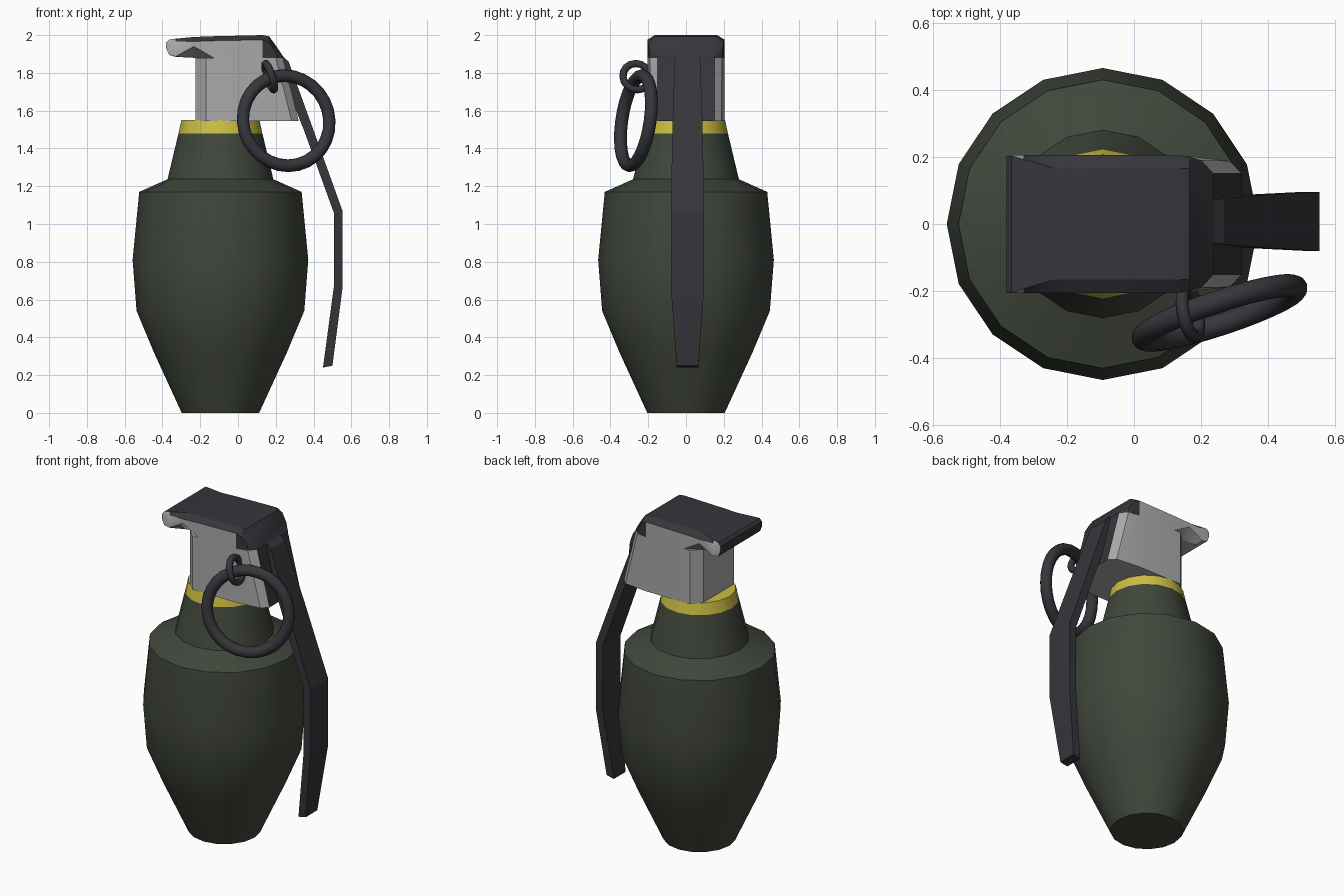
import bpy, bmesh, math
from mathutils import Vector, Matrix

if "Cube" in bpy.data.objects:
    bpy.data.objects.remove(bpy.data.objects["Cube"])


def material(name, rgb):
    m = bpy.data.materials.new(name)
    m.diffuse_color = (*rgb, 1)
    m.use_nodes = True
    m.node_tree.nodes["Principled BSDF"].inputs["Base Color"].default_value = m.diffuse_color
    return m


GREEN = material("olive green", (0.052, 0.063, 0.045))
YELLOW = material("yellow band", (0.60, 0.52, 0.055))
GREY = material("light grey metal", (0.40, 0.40, 0.40))
DARK = material("dark metal", (0.036, 0.036, 0.044))


def loft(name, rings, mats, rule=None, angle=30):
    """Skin closed rings of points, cap both ends, colour faces by rule."""
    bm = bmesh.new()
    vs = [[bm.verts.new(p) for p in r] for r in rings]
    n = len(vs[0])
    for a, b in zip(vs, vs[1:]):
        for i in range(n):
            j = (i + 1) % n
            bm.faces.new((a[i], a[j], b[j], b[i]))
    bm.faces.new(vs[0])
    bm.faces.new(vs[-1])
    bmesh.ops.recalc_face_normals(bm, faces=bm.faces)
    bm.normal_update()
    if rule:
        for f in bm.faces:
            f.material_index = rule(f.normal, f.calc_center_median())
    return finish(name, bm, mats, angle)


def finish(name, bm, mats, angle):
    me = bpy.data.meshes.new(name)
    bm.to_mesh(me)
    bm.free()
    ob = bpy.data.objects.new(name, me)
    bpy.context.collection.objects.link(ob)
    for m in mats:
        me.materials.append(m)
    bpy.ops.object.select_all(action='DESELECT')
    ob.select_set(True)
    bpy.context.view_layer.objects.active = ob
    bpy.ops.object.shade_smooth_by_angle(angle=math.radians(angle))
    return ob


def circle(r, z, n=16, cx=-0.093):
    return [(cx + r * math.cos(2 * math.pi * i / n),
             r * math.sin(2 * math.pi * i / n), z) for i in range(n)]


def mirrored(half):
    """Complete a half outline (y > 0) into a symmetric closed ring."""
    return half + [(x, -y, z) for x, y, z in reversed(half)]


def torus(name, centre, u, v, major, minor, seg, sides):
    u = Vector(u).normalized()
    v = Vector(v)
    v = (v - u * v.dot(u)).normalized()
    w = u.cross(v)
    c = Vector(centre)
    bm = bmesh.new()
    grid = []
    for i in range(seg):
        a = 2 * math.pi * i / seg
        d = u * math.cos(a) + v * math.sin(a)
        grid.append([bm.verts.new(c + d * (major + minor * math.cos(b)) + w * minor * math.sin(b))
                     for b in (2 * math.pi * k / sides for k in range(sides))])
    for i in range(seg):
        a, b = grid[i], grid[(i + 1) % seg]
        for k in range(sides):
            l = (k + 1) % sides
            bm.faces.new((a[k], b[k], b[l], a[l]))
    bmesh.ops.recalc_face_normals(bm, faces=bm.faces)
    return finish(name, bm, [DARK], 60)


# Body with shoulder, tapered neck and painted band at the top
profile = [(0.205, 0), (0.352, 0.32), (0.444, 0.54), (0.465, 0.81), (0.43, 1.17),
           (0.28, 1.237), (0.222, 1.48)]
loft("body", [circle(r, z) for r, z in profile], [GREEN])
loft("neck_band", [circle(0.222, 1.48), circle(0.207, 1.55)], [YELLOW])

# Head block, its sloping front covered by the dark plate
low = [(-0.225, 0.15), (-0.17, 0.205), (0.135, 0.205), (0.285, 0.188), (0.322, 0.15)]
high = [(-0.225, 0.15), (-0.17, 0.205), (0.13, 0.205), (0.20, 0.19), (0.237, 0.15)]
loft("head_block",
     [mirrored([(x, y, 1.545) for x, y in low]), mirrored([(x, y, 1.88) for x, y in high])],
     [GREY, DARK], lambda n, c: int(n.x > 0.9), 35)

# Head cap with overhanging lip: stations along x of
# x, (inner underside), (outer low), (outer high), (top edge) as y, z
stations = [
    (-0.38, (0.15, 1.93), (0.205, 1.93), (0.205, 1.95), (0.203, 1.96)),
    (-0.365, (0.15, 1.895), (0.205, 1.895), (0.205, 1.965), (0.203, 1.977)),
    (-0.33, (0.15, 1.885), (0.205, 1.887), (0.205, 1.965), (0.193, 1.981)),
    (-0.235, (0.15, 1.88), (0.205, 1.94), (0.205, 1.966), (0.165, 1.99)),
    (-0.13, (0.15, 1.88), (0.205, 1.88), (0.205, 1.97), (0.165, 1.994)),
    (0.13, (0.15, 1.88), (0.205, 1.88), (0.205, 1.975), (0.165, 2.0)),
    (0.165, (0.15, 1.88), (0.20, 1.88), (0.20, 1.96), (0.165, 1.993)),
    (0.20, (0.15, 1.88), (0.19, 1.88), (0.19, 1.91), (0.16, 1.945)),
    (0.238, (0.14, 1.88), (0.15, 1.88), (0.15, 1.883), (0.148, 1.888)),
]


def cap_colour(n, c):
    return int(n.z > 0.7 or n.x < -0.7 or c.x > 0.13)


loft("head_cap", [mirrored([(s[0], y, z) for y, z in s[1:]]) for s in stations],
     [GREY, DARK], cap_colour)

# Safety lever: bent tapering strip, stations of
# outer x, z, inner x, z, half width
strip = [(0.225, 1.90, 0.20, 1.86, 0.065), (0.268, 1.86, 0.228, 1.80, 0.068),
         (0.395, 1.51, 0.348, 1.50, 0.08), (0.553, 1.07, 0.507, 1.06, 0.088),
         (0.553, 0.66, 0.507, 0.665, 0.088), (0.50, 0.25, 0.45, 0.24, 0.057)]
yc = 0.008
loft("safety_lever",
     [[(xo, yc - w, zo), (xo, yc + w, zo), (xi, yc + w, zi), (xi, yc - w, zi)]
      for xo, zo, xi, zi, w in strip], [DARK], angle=15)

# Pull ring and the small link that holds it
torus("pull_ring", (0.255, -0.265, 1.547), (0.47, 0.155, 0), (0, 0.15, 1), 0.241, 0.034, 28, 10)
torus("ring_link", (0.168, -0.262, 1.78), (-0.022, 0.12, 0), (-0.024, 0, 0.075), 0.073, 0.02, 16, 8)
